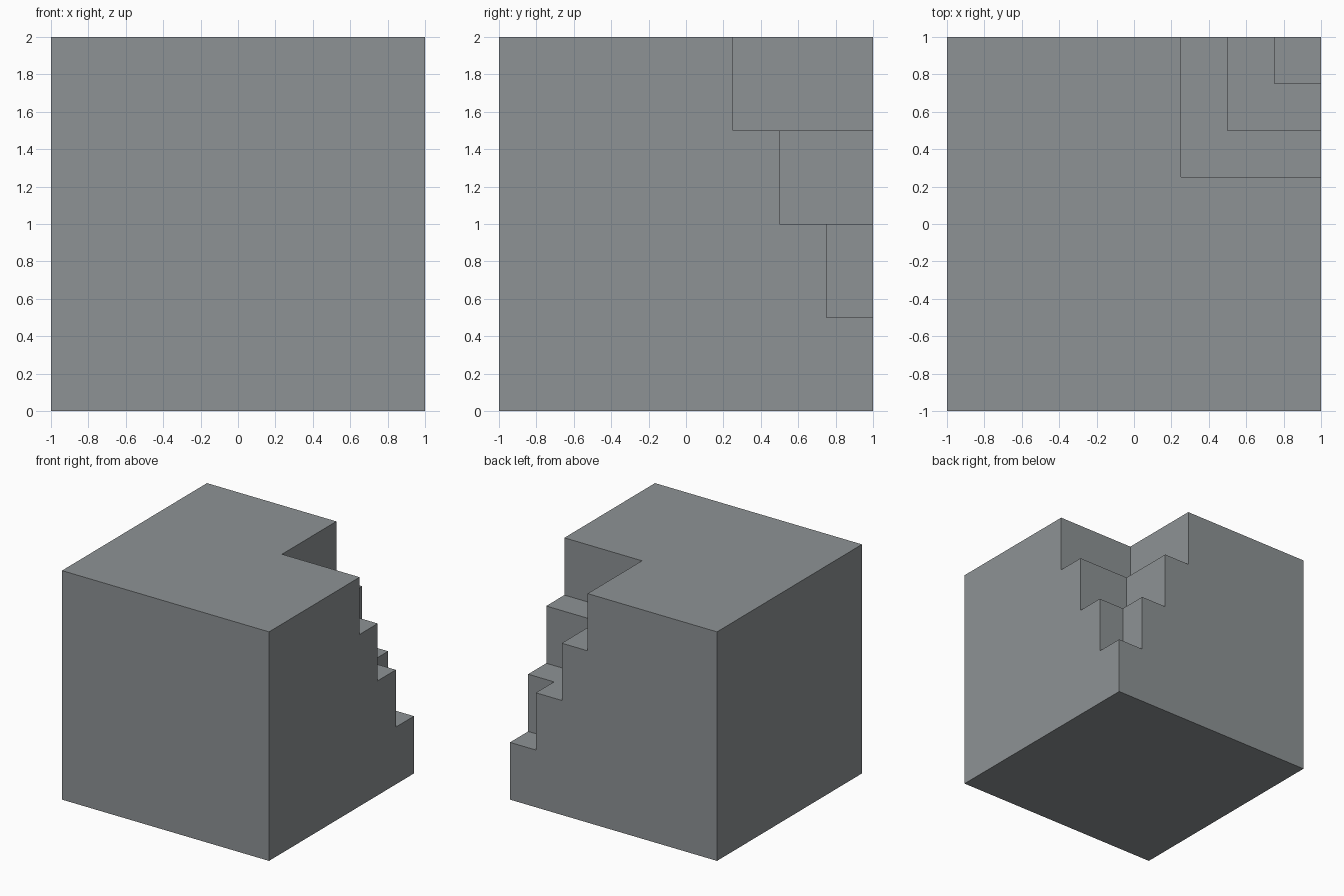
import bpy

if "Cube" in bpy.data.objects:
    bpy.data.objects.remove(bpy.data.objects["Cube"])


def box(name, lo, hi):
    """Axis-aligned box between two corners."""
    bpy.ops.mesh.primitive_cube_add(size=1, location=[(a + b) / 2 for a, b in zip(lo, hi)])
    obj = bpy.context.object
    obj.name = name
    obj.scale = [b - a for a, b in zip(lo, hi)]
    bpy.ops.object.transform_apply(location=True, rotation=False, scale=True)
    return obj


grey = bpy.data.materials.new("grey")
grey.diffuse_color = (0.27, 0.29, 0.30, 1)
grey.use_nodes = True
grey.node_tree.nodes["Principled BSDF"].inputs["Base Color"].default_value = grey.diffuse_color

# Solid block
block = box("stepped_block", (-1, -1, 0), (1, 1, 2))
block.data.materials.append(grey)

# Three corner notches, each wider and higher than the last
for i in range(3):
    edge, floor = 0.75 - 0.25 * i, 0.5 + 0.5 * i
    cutter = box(f"notch_cutter_{i + 1}", (edge, edge, floor), (1.5, 1.5, 2.5))
    cutter.data.materials.append(grey)
    cutter.hide_render = True
    cutter.hide_set(True)
    cut = block.modifiers.new(f"notch_{i + 1}", 'BOOLEAN')
    cut.operation = 'DIFFERENCE'
    cut.solver = 'EXACT'
    cut.object = cutter
